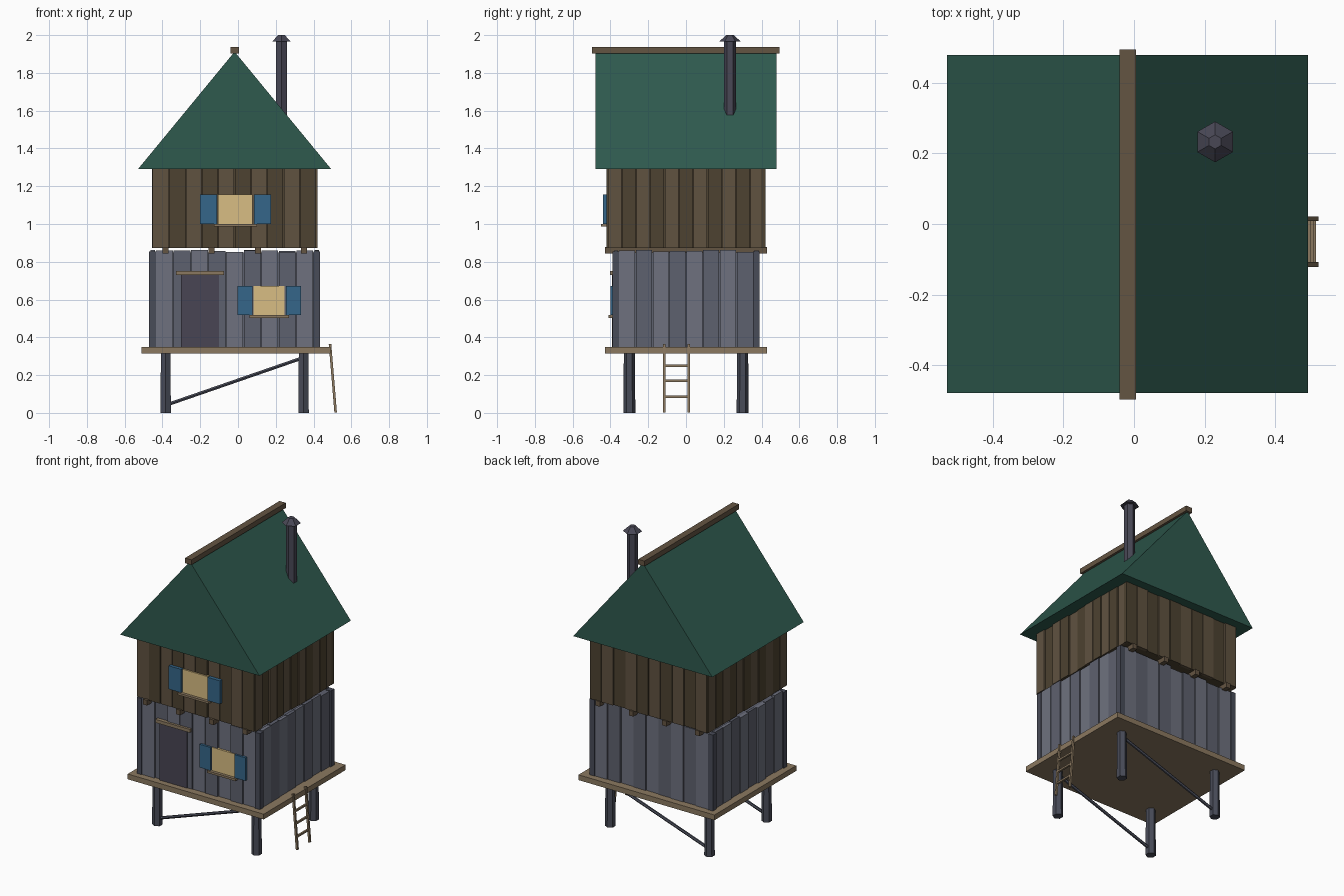
import bpy, bmesh, random
from mathutils import Vector, Matrix

if "Cube" in bpy.data.objects:
    bpy.data.objects.remove(bpy.data.objects["Cube"])

random.seed(4)
CX = -0.018  # centre line of the house


def mat(name, r, g, b):
    m = bpy.data.materials.new(name)
    m.diffuse_color = tuple((c / 255) ** 2.2 for c in (r, g, b)) + (1,)
    m.use_nodes = True
    m.node_tree.nodes["Principled BSDF"].inputs["Base Color"].default_value = m.diffuse_color
    return m


GREY = mat("grey_board", 110, 113, 126)
GREY2 = mat("grey_board_dark", 94, 97, 110)
POST = mat("dark_post", 74, 77, 89)
BROWN = mat("brown_board", 96, 83, 66)
BROWN2 = mat("brown_board_dark", 78, 68, 52)
BEAM = mat("beam", 100, 85, 68)
DECK = mat("deck_wood", 138, 120, 96)
ROOF = mat("roof_green", 50, 90, 79)
IRON = mat("chimney_iron", 74, 73, 86)
DOOR = mat("door_wood", 74, 71, 84)
BLUE = mat("shutter_blue", 56, 102, 136)
PANE = mat("window_glow", 215, 188, 130)


def finish(name, bm, *mats):
    bmesh.ops.recalc_face_normals(bm, faces=bm.faces)
    me = bpy.data.meshes.new(name)
    bm.to_mesh(me)
    bm.free()
    for m in mats:
        me.materials.append(m)
    ob = bpy.data.objects.new(name, me)
    bpy.context.collection.objects.link(ob)
    return ob


def add_box(bm, x0, x1, y0, y1, z0, z1, index=0):
    m = Matrix.Translation(((x0 + x1) / 2, (y0 + y1) / 2, (z0 + z1) / 2)) @ \
        Matrix.Diagonal((x1 - x0, y1 - y0, z1 - z0, 1))
    verts = bmesh.ops.create_cube(bm, size=1, matrix=m)["verts"]
    for f in {f for v in verts for f in v.link_faces}:
        f.material_index = index


def box(name, m, *dims):
    bm = bmesh.new()
    add_box(bm, *dims)
    return finish(name, bm, m)


def bar(name, m, a, b, r1, r2=None, sides=6, turn=0.0):
    """Prism or cone frustum running from a to b."""
    a, b = Vector(a), Vector(b)
    d = b - a
    bm = bmesh.new()
    bmesh.ops.create_cone(
        bm, cap_ends=True, segments=sides, radius1=r1, radius2=r1 if r2 is None else r2,
        depth=d.length,
        matrix=Matrix.Translation((a + b) / 2)
        @ Vector((0, 0, 1)).rotation_difference(d).to_matrix().to_4x4()
        @ Matrix.Rotation(turn, 4, "Z"))
    return finish(name, bm, m)


def storey(name, hx, hy, z0, z1, nx, ny, inset, drop, mats):
    """Solid core clad with a row of vertical boards on each side."""
    bm = bmesh.new()
    t = 0.022
    add_box(bm, CX - hx + t, CX + hx - t, -hy + t, hy - t, z0, z1 - drop, 1)
    for along_x, n, length, depth in ((True, nx, hx - inset, hy), (False, ny, hy - inset, hx)):
        w = 2 * length / n
        for side in (-1, 1):
            for i in range(n):
                u0 = -length + i * w + 0.002
                u1 = u0 + w - 0.004
                out = depth - random.choice((0, 0.004, 0.009))
                a, b = sorted((side * (depth - t - 0.004), side * out))
                top = z1 - random.uniform(0, drop)
                if along_x:
                    add_box(bm, CX + u0, CX + u1, a, b, z0, top, i % 2)
                else:
                    add_box(bm, CX + a, CX + b, u0, u1, z0, top, i % 2)
    return finish(name, bm, *mats)


# stilts and diagonal braces
for y, end in ((-0.3, "front"), (0.3, "back")):
    for x, side in ((-0.383, "left"), (0.347, "right")):
        bar(f"{end}_{side}_stilt", POST, (x, y, 0), (x, y, 0.32), 0.032, 0.029)
    bar(f"{end}_brace", POST, (-0.37, y, 0.045), (0.347, y, 0.293), 0.01)

# platform
box("platform", DECK, -0.51, 0.49, -0.43, 0.43, 0.315, 0.35)

# ladder
for y, side in ((-0.115, "front"), (0.015, "back")):
    bar(f"ladder_{side}_rail", DECK, (0.517, y, 0.002), (0.487, y, 0.365), 0.0095, sides=4, turn=0.7854)
for i, z in enumerate((0.085, 0.17, 0.25)):
    x = 0.517 - 0.083 * z
    box(f"ladder_rung_{i + 1}", DECK, x - 0.006, x + 0.006, -0.115, 0.015, z - 0.006, z + 0.006)

# lower storey with corner posts
storey("lower_walls", 0.448, 0.386, 0.35, 0.864, 9, 8, 0.03, 0.014, (GREY, GREY2))
for sx in (-1, 1):
    for sy in (-1, 1):
        x, y = CX + sx * 0.435, sy * 0.372
        box("corner_post", POST, x - 0.018, x + 0.018, y - 0.018, y + 0.018, 0.35, 0.855)

# floor joists
for i, x in enumerate((-0.383, -0.14, 0.105, 0.35)):
    box(f"joist_{i + 1}", BEAM, x - 0.016, x + 0.016, -0.43, 0.428, 0.843, 0.877)

# upper storey
storey("upper_walls", 0.438, 0.422, 0.874, 1.295, 10, 11, 0.006, 0.004, (BROWN, BROWN2))

# roof prism and ridge beam
bm = bmesh.new()
gable = bm.faces.new([bm.verts.new(p) for p in
                      ((-0.53, -0.48, 1.29), (0.494, -0.48, 1.29), (CX, -0.48, 1.912))])
ext = bmesh.ops.extrude_face_region(bm, geom=[gable], use_keep_orig=True)["geom"]
bmesh.ops.translate(bm, verts=[v for v in ext if isinstance(v, bmesh.types.BMVert)], vec=(0, 0.96, 0))
finish("roof", bm, ROOF)
box("ridge_beam", BEAM, CX - 0.023, CX + 0.023, -0.498, 0.495, 1.903, 1.937)

# chimney
bar("chimney_pipe", IRON, (0.23, 0.233, 1.5), (0.23, 0.233, 1.97), 0.033)
bar("chimney_cap", IRON, (0.23, 0.233, 1.965), (0.23, 0.233, 2.0), 0.058, 0.02)

# door
box("door", DOOR, -0.302, -0.1, -0.391, -0.36, 0.35, 0.732)
box("door_lintel", DECK, -0.327, -0.073, -0.402, -0.36, 0.73, 0.752)


# windows with shutters and sill
def window(name, x0, x1, z0, z1, wall, shutter):
    box(f"{name}_pane", PANE, x0, x1, wall - 0.006, wall + 0.02, z0, z1)
    box(f"{name}_left_shutter", BLUE, x0 - shutter - 0.006, x0 - 0.006, wall - 0.014, wall + 0.01, z0, z1)
    box(f"{name}_right_shutter", BLUE, x1 + 0.006, x1 + shutter + 0.006, wall - 0.014, wall + 0.01, z0, z1)
    box(f"{name}_sill", DECK, x0 - 0.022, x1 + 0.022, wall - 0.026, wall + 0.01, z0 - 0.014, z0)


window("lower_window", 0.083, 0.247, 0.517, 0.671, -0.385, 0.08)
window("upper_window", -0.106, 0.078, 1.0, 1.155, -0.425, 0.09)
